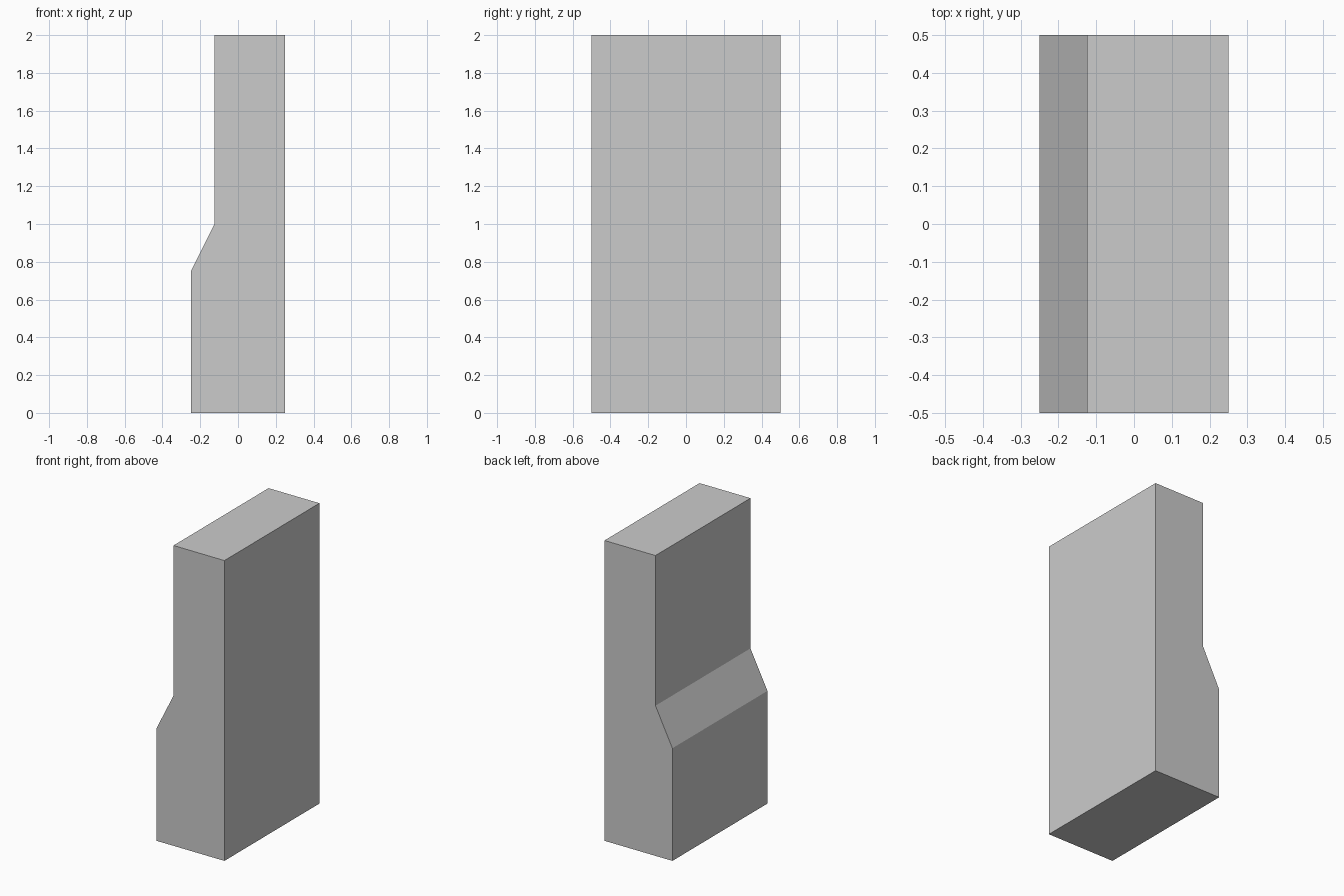
import bpy
import bmesh

if "Cube" in bpy.data.objects:
    bpy.data.objects.remove(bpy.data.objects["Cube"])

# Side profile (x, z), counter-clockwise seen from the front
PROFILE = [(-0.25, 0), (0.25, 0), (0.25, 2), (-0.125, 2), (-0.125, 1), (-0.25, 0.75)]
DEPTH = 1.0


def extrude_profile(name, profile, depth):
    bm = bmesh.new()
    face = bm.faces.new([bm.verts.new((x, -depth / 2, z)) for x, z in profile])
    result = bmesh.ops.extrude_face_region(bm, geom=[face], use_keep_orig=True)
    moved = [g for g in result["geom"] if isinstance(g, bmesh.types.BMVert)]
    bmesh.ops.translate(bm, verts=moved, vec=(0, depth, 0))
    bmesh.ops.recalc_face_normals(bm, faces=bm.faces)
    mesh = bpy.data.meshes.new(name)
    bm.to_mesh(mesh)
    bm.free()
    obj = bpy.data.objects.new(name, mesh)
    bpy.context.collection.objects.link(obj)
    return obj


# Wall block with a thicker base and sloped ledge
extrude_profile("stepped_wall", PROFILE, DEPTH)
